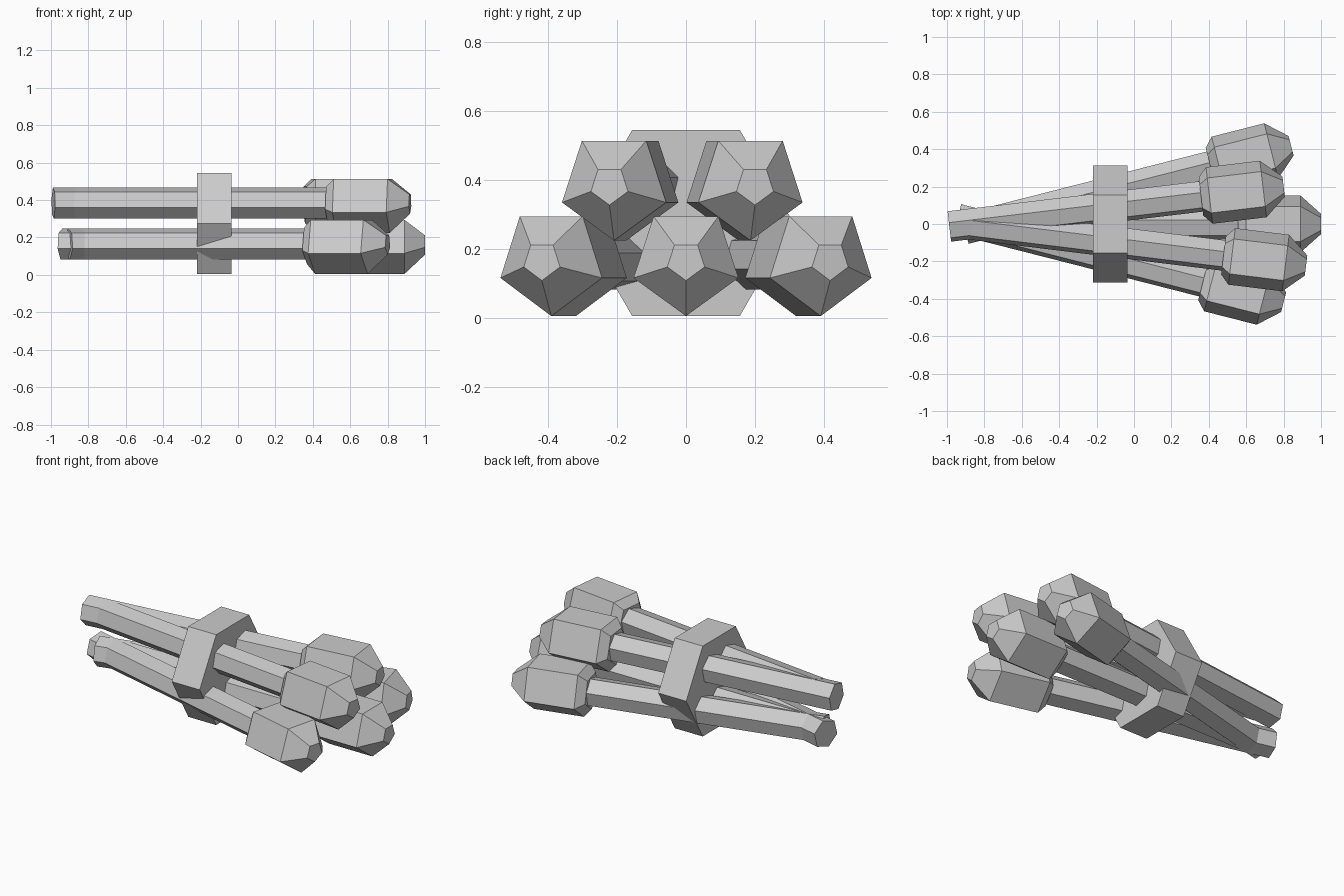
import bpy
import bmesh
from math import cos, sin, radians
from mathutils import Matrix, Vector

cube = bpy.data.objects.get("Cube")
if cube:
    bpy.data.objects.remove(cube, do_unlink=True)

grey = bpy.data.materials.new("light_grey")
grey.use_nodes = True
grey.diffuse_color = (0.6, 0.6, 0.6, 1)
grey.node_tree.nodes["Principled BSDF"].inputs["Base Color"].default_value = (0.6, 0.6, 0.6, 1)


def lathe(name, sides, start, rings, matrix):
    """Flat-sided solid along local x; rings are (x, radius), start is the first corner angle."""
    bm = bmesh.new()
    loops = []
    for x, r in rings:
        angles = [radians(start + 360 * i / sides) for i in range(sides)]
        loops.append([bm.verts.new((x, r * cos(a), r * sin(a))) for a in angles])
    for a, b in zip(loops, loops[1:]):
        for i in range(sides):
            j = (i + 1) % sides
            bm.faces.new((a[i], a[j], b[j], b[i]))
    bm.faces.new(loops[0])
    bm.faces.new(loops[-1])
    bmesh.ops.recalc_face_normals(bm, faces=bm.faces)
    mesh = bpy.data.meshes.new(name)
    bm.to_mesh(mesh)
    bm.free()
    mesh.materials.append(grey)
    obj = bpy.data.objects.new(name, mesh)
    obj.matrix_world = matrix
    bpy.context.collection.objects.link(obj)


# Each stick: tip position and its swing about the vertical
sticks = {
    "lower_middle": ((1.0, 0, 0.165), 0),
    "lower_right": ((0.80, -0.418, 0.165), -14.3),
    "lower_left": ((0.84, 0.418, 0.165), 14.3),
    "upper_right": ((0.92, -0.222, 0.384), -7),
    "upper_left": ((0.80, 0.20, 0.384), 6.8),
}
for name, (tip, swing) in sticks.items():
    place = Matrix.Translation(Vector(tip)) @ Matrix.Rotation(radians(swing), 4, "Z")
    # Six-sided handle
    lathe(name + "_handle", 6, 16, [(-1.8, 0.085), (-0.42, 0.085)], place)
    # Five-sided head with bevelled ends
    lathe(name + "_head", 5, -90,
          [(-0.445, 0.108), (-0.4, 0.16), (-0.11, 0.16), (0, 0.057)], place)

# Six-sided band around the bundle
lathe("band", 6, 0, [(-0.22, 0.312), (-0.035, 0.312)], Matrix.Translation((0, 0, 0.275)))
